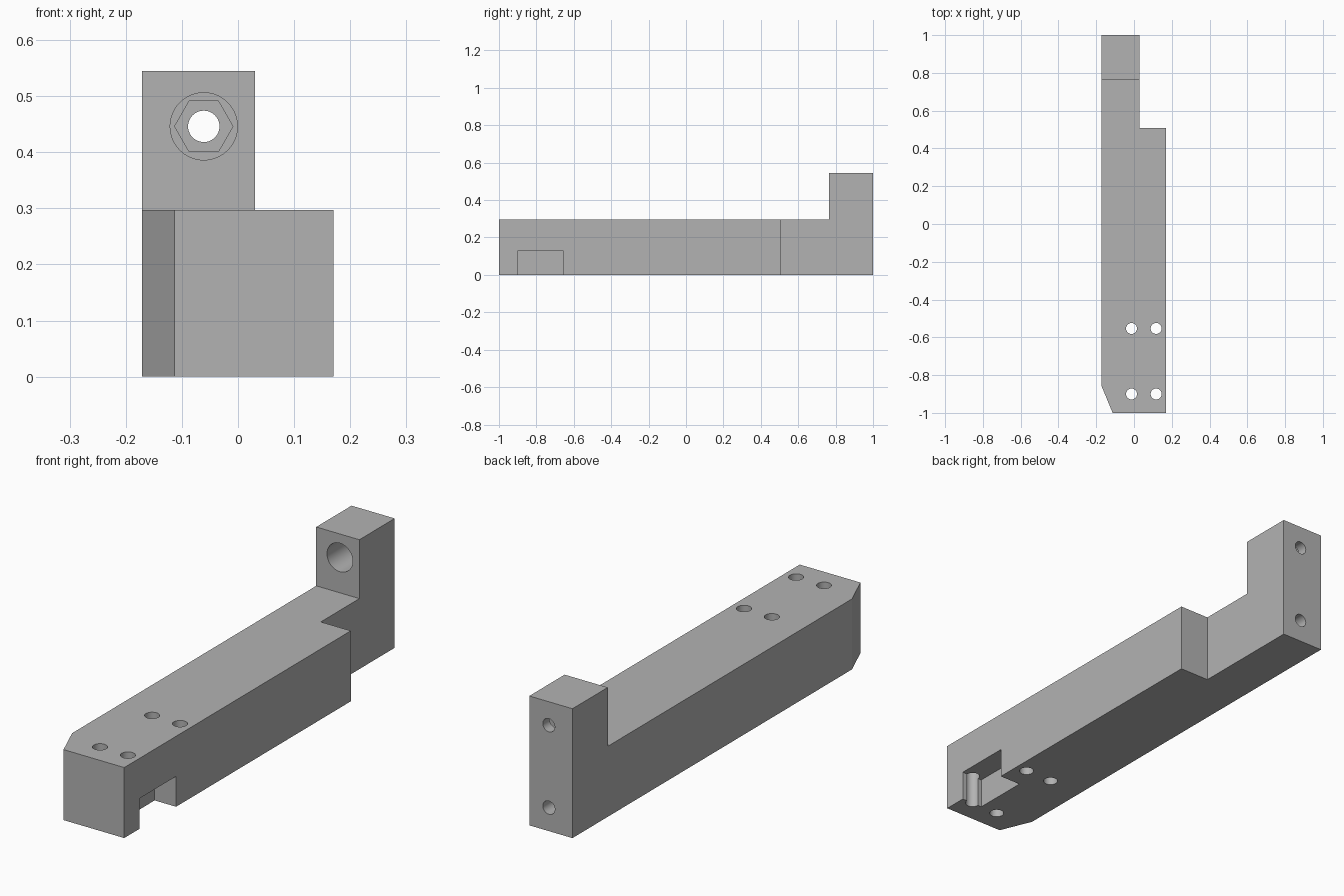
import bpy, bmesh, math
from mathutils import Matrix, Vector

cube = bpy.data.objects.get("Cube")
if cube:
    bpy.data.objects.remove(cube, do_unlink=True)

grey = bpy.data.materials.new("plain grey")
grey.use_nodes = True
colour = (0.45, 0.45, 0.45, 1)
grey.diffuse_color = colour
grey.node_tree.nodes["Principled BSDF"].inputs["Base Color"].default_value = colour


def prism(name, points, depth):
    """Closed prism: an outline of 3D points pushed along the vector depth."""
    bm = bmesh.new()
    face = bm.faces.new([bm.verts.new(p) for p in points])
    ext = bmesh.ops.extrude_face_region(bm, geom=[face])["geom"]
    moved = [v for v in ext if isinstance(v, bmesh.types.BMVert)]
    bmesh.ops.translate(bm, verts=moved, vec=Vector(depth))
    bmesh.ops.recalc_face_normals(bm, faces=bm.faces)
    mesh = bpy.data.meshes.new(name)
    bm.to_mesh(mesh)
    bm.free()
    obj = bpy.data.objects.new(name, mesh)
    bpy.context.collection.objects.link(obj)
    mesh.materials.append(grey)
    return obj


def box(name, lo, hi):
    (x0, y0, z0), (x1, y1, z1) = lo, hi
    return prism(name, [(x0, y0, z0), (x1, y0, z0), (x1, y1, z0), (x0, y1, z0)],
                 (0, 0, z1 - z0))


def rod(name, start, depth, radius, sides=40):
    """Round or hexagonal cutter running from start along y or z."""
    ring = []
    for i in range(sides):
        a = math.tau * i / sides
        u, v = radius * math.cos(a), radius * math.sin(a)
        offset = Vector((u, 0, v)) if depth[1] else Vector((u, v, 0))
        ring.append(Vector(start) + offset)
    return prism(name, ring, depth)


# L-shaped side profile across the full width
left, right, deck, top = -0.171, 0.17, 0.297, 0.545
profile = [(-1, 0), (1, 0), (1, top), (0.765, top), (0.765, deck), (-1, deck)]
body = prism("mounting_arm", [(left, y, z) for y, z in profile], (right - left, 0, 0))

cutters = [
    # narrowed rear end, bevelled front corner, side pocket
    box("rear_notch", (0.03, 0.508, -0.1), (0.4, 1.2, 0.8)),
    prism("corner_wedge", [(-0.113, -1, -0.1), (left, -0.86, -0.1),
                           (-0.3, -0.86, -0.1), (-0.3, -1.1, -0.1),
                           (-0.113, -1.1, -0.1)], (0, 0, 0.6)),
    box("side_pocket", (0.07, -0.9, -0.1), (0.3, -0.655, 0.128)),
]

# four vertical screw holes
for x in (-0.013, 0.117):
    for y in (-0.9, -0.553):
        cutters.append(rod("screw_hole", (x, y, -0.1), (0, 0, 0.6), 0.029))

# upright: counterbore, hexagonal nut seat and through hole
hole_x, hole_z = -0.061, 0.446
cutters += [
    rod("counterbore", (hole_x, 0.7, hole_z), (0, 0.215, 0), 0.06),
    rod("nut_seat", (hole_x, 0.72, hole_z), (0, 0.235, 0), 0.052, 6),
    rod("through_hole", (hole_x, 0.74, hole_z), (0, 0.4, 0), 0.028),
    rod("lower_blind_hole", (hole_x, 0.75, 0.099), (0, 0.4, 0), 0.028),
]

bpy.ops.object.select_all(action="DESELECT")
bpy.context.view_layer.objects.active = body
body.select_set(True)
for cutter in cutters:
    mod = body.modifiers.new(cutter.name, "BOOLEAN")
    mod.operation = "DIFFERENCE"
    mod.solver = "EXACT"
    mod.object = cutter
    bpy.ops.object.modifier_apply(modifier=mod.name)
    bpy.data.objects.remove(cutter, do_unlink=True)

bpy.ops.object.shade_smooth_by_angle(angle=math.radians(20))
